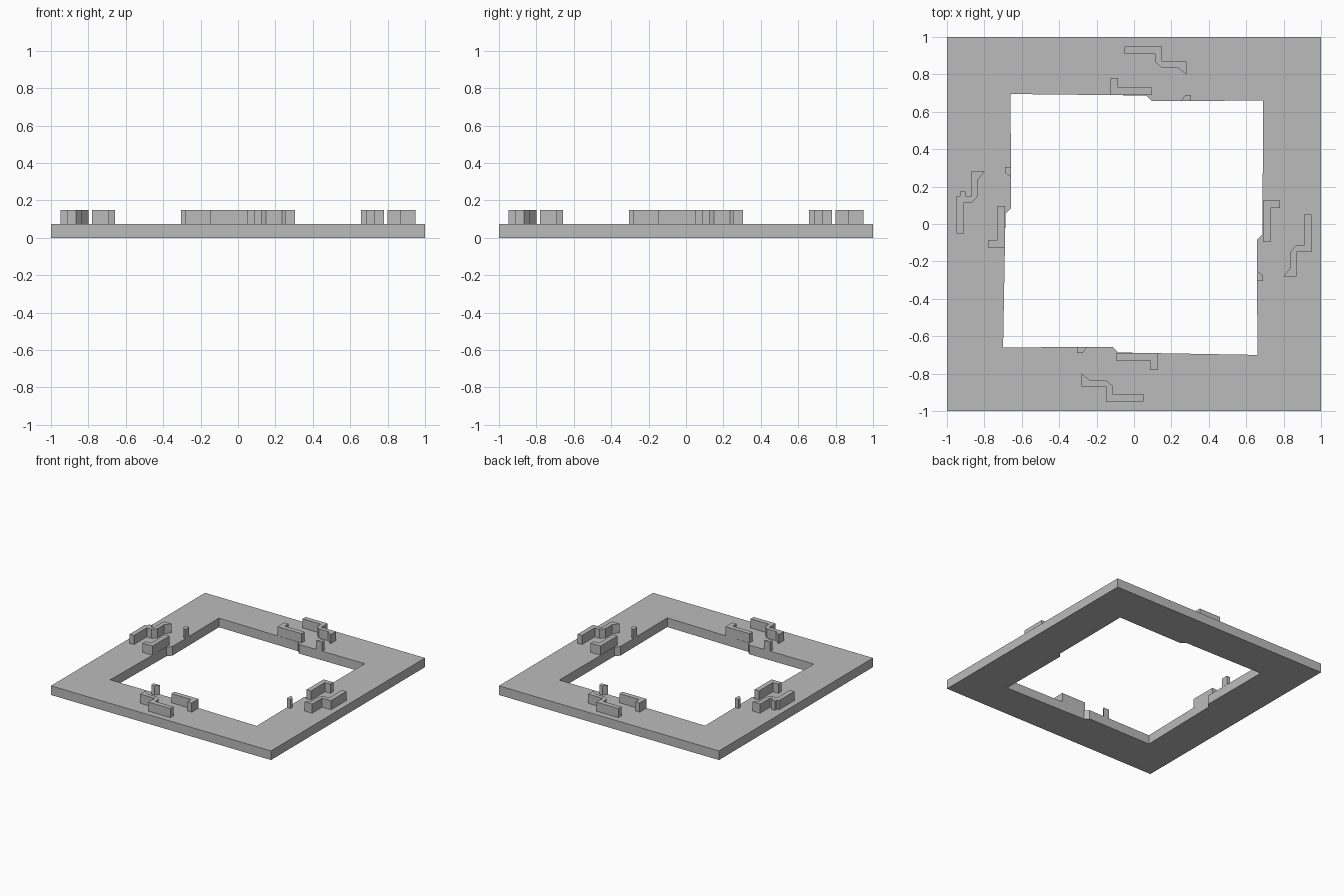
import bpy
import bmesh
from mathutils import Matrix, Vector
from math import pi

cube = bpy.data.objects.get("Cube")
if cube:
    bpy.data.objects.remove(cube, do_unlink=True)

SLAB_TOP = 0.075
WALL_TOP = 0.15

stone = bpy.data.materials.new("stone_grey")
stone.use_nodes = True
GREY = (0.5, 0.5, 0.5, 1)
stone.diffuse_color = GREY
stone.node_tree.nodes["Principled BSDF"].inputs["Base Color"].default_value = GREY


def turned(points, quarter):
    """Rotate a front-side outline to another side of the square."""
    spin = Matrix.Rotation(quarter * pi / 2, 2)
    return [spin @ Vector(p) for p in points]


def extrude_outlines(name, loops, bottom, top):
    """Fill outlines (the inner ones become holes) and extrude them upwards."""
    bm = bmesh.new()
    edges = []
    for loop in loops:
        verts = [bm.verts.new((p[0], p[1], bottom)) for p in loop]
        edges += [bm.edges.new((a, b)) for a, b in zip(verts, verts[1:] + verts[:1])]
    bmesh.ops.triangle_fill(bm, use_beauty=True, edges=edges, normal=(0, 0, 1))
    grown = bmesh.ops.extrude_face_region(bm, geom=bm.faces[:], use_keep_orig=True)
    for item in grown["geom"]:
        if isinstance(item, bmesh.types.BMVert):
            item.co.z = top
    bmesh.ops.recalc_face_normals(bm, faces=bm.faces[:])
    bmesh.ops.dissolve_limit(bm, angle_limit=0.01, verts=bm.verts[:], edges=bm.edges[:])
    mesh = bpy.data.meshes.new(name)
    bm.to_mesh(mesh)
    bm.free()
    mesh.materials.append(stone)
    obj = bpy.data.objects.new(name, mesh)
    bpy.context.collection.objects.link(obj)
    return obj


# Square slab with a stepped, slightly uneven opening
sides = ["front", "right", "back", "left"]
steps = [-0.10, -0.07, -0.08, -0.07]
ends = [0.70, 0.69, 0.695, 0.70]
opening = []
for q, (step, end) in enumerate(zip(steps, ends)):
    opening += turned([(step - 0.015, -0.657), (step + 0.015, -0.687), (0.66, -end)], q)
outer = [(-1, -1), (1, -1), (1, 1), (-1, 1)]
extrude_outlines("slab", [outer, opening], 0, SLAB_TOP)

# Low walls on the front side, repeated around the square
outer_wall = [(-0.28, -0.80), (-0.235, -0.835), (-0.15, -0.835), (-0.115, -0.865),
              (-0.115, -0.91), (0.05, -0.91), (0.05, -0.95), (-0.15, -0.95),
              (-0.15, -0.87), (-0.28, -0.87)]
inner_wall = [(-0.095, -0.69), (0.125, -0.69), (0.125, -0.78),
              (0.085, -0.78), (0.085, -0.73), (-0.095, -0.73)]
post = [(-0.305, -0.657), (-0.25, -0.657), (-0.275, -0.69), (-0.305, -0.69)]
bump = [(-0.175, -0.93), (-0.175, -0.90), (-0.15, -0.90), (-0.15, -0.93)]

for q, side in enumerate(sides):
    parts = {"outer_wall": outer_wall, "inner_wall": inner_wall, "post": post}
    if side == "left":
        parts["wall_bump"] = bump
    for part, outline in parts.items():
        extrude_outlines(f"{side}_{part}", [turned(outline, q)], SLAB_TOP, WALL_TOP)
